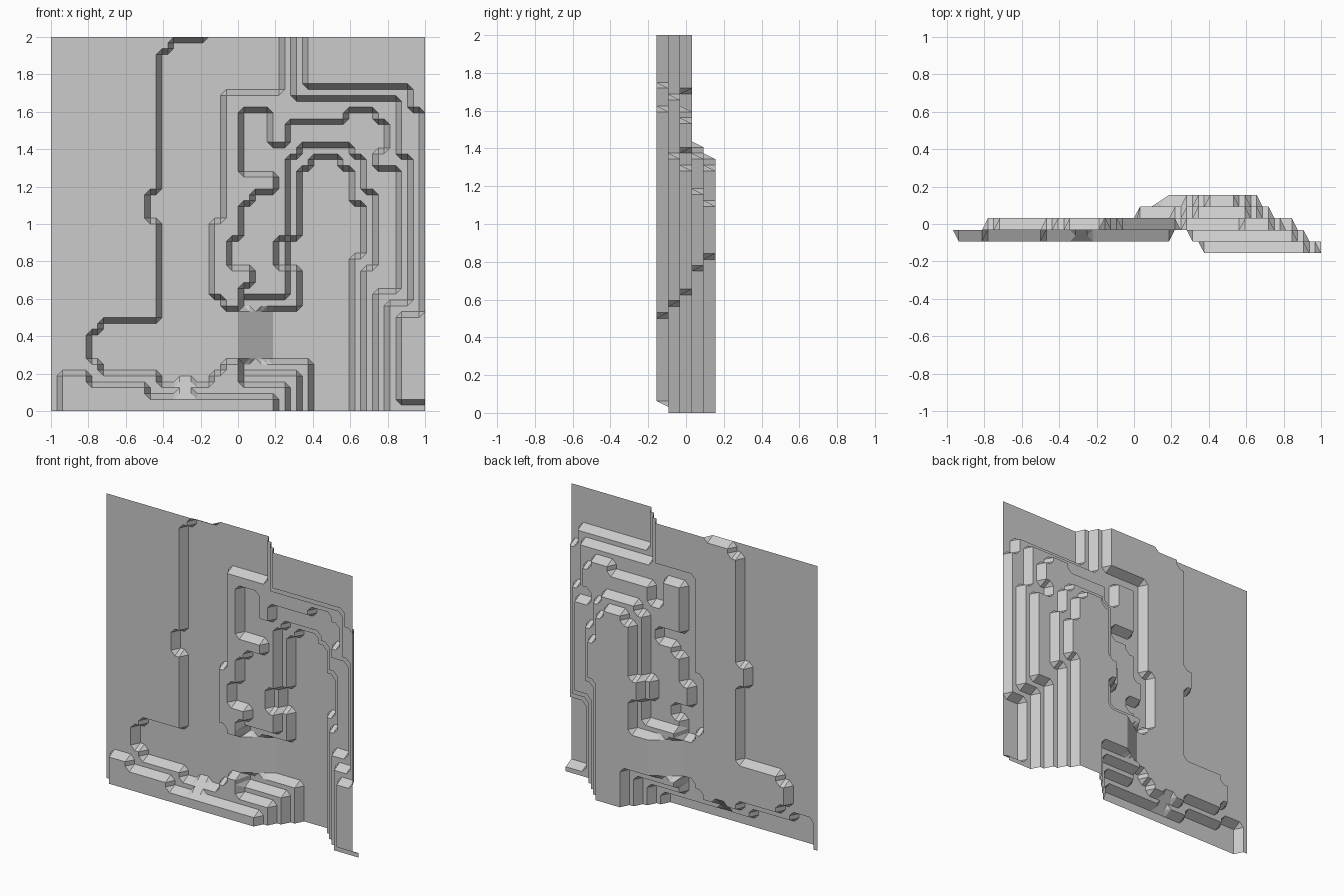
import bpy
import bmesh
import math

if "Cube" in bpy.data.objects:
    bpy.data.objects.remove(bpy.data.objects["Cube"], do_unlink=True)

TILES = 32          # tiles along each side of the sheet
STEP = 0.062        # depth of one terrace
DEEPEST = 0.155     # y of the lowest terrace

# Terrace outlines in tile units, as alternating x and z moves (x, z, x, z, ...).
# Each closes on itself; points outside the sheet only close the outline.
basin_rim = (22, 4, 17, 9, 21, 12, 20, 15, 21, 21, 22, 22, 25, 21, 26, 18,
             27, 13, 26, -1, 33, 33, -1, -1)
lower_shelf = (21, 3, 16, 10, 20, 12, 19, 15, 20, 22, 21, 23, 26, 22, 27, 19,
               28, 12, 27, -1, 33, 33, -1, -1)
left_plateau = (13, 32, 10, 31, 9, 19, 8, 16, 9, 8, 4, 7, 3, 4, 4, 3, 9, 2,
                14, 3, 15, 4, 16, 2, 20, -1, -1, 33)
centre_plateau = (20, 27, 15, 16, 14, 10, 15, 9, 16, 11, 17, 12, 15, 15, 16, 18,
                  17, 19, 19, 20, 16, 26, 19, 23, 20, 25, 25, 26, 28, 25, 29, 22,
                  28, 21, 30, 10, 28, -1, 33, 33)
front_bank = (1, 3, 3, 2, 8, 1, 19, -1)
right_bank = (21, 27, 30, 22, 31, 9, 29, -1, 33, 33)
right_summit = (22, 28, 31, 26, 32, 8, 30, 1, 33, 33)

terraces = [
    [basin_rim],
    [lower_shelf],
    [left_plateau, centre_plateau],
    [front_bank, right_bank],
    [right_summit],
]


def vertical_edges(path):
    """Vertical sides (x, z_from, z_to) of a right-angled outline."""
    return [(path[i], path[i - 1], path[i + 1]) for i in range(0, len(path), 2)]


def strictly_inside(edges, x, z):
    crossings = sum(1 for ex, za, zb in edges
                    if ex > x and min(za, zb) < z < max(za, zb))
    return crossings % 2 == 1


def covers(edges, x, z):
    """Inside the outline or on its border."""
    d = 0.2
    return any(strictly_inside(edges, x + dx, z + dz)
               for dx in (-d, d) for dz in (-d, d))


levels = [[vertical_edges(path) for path in group] for group in terraces]


def terrace_height(x, z):
    height = 0
    for number, group in enumerate(levels, start=1):
        if any(covers(edges, x, z) for edges in group):
            height = number
    # Gentle ramp into the basin
    if 16 <= x <= 19 and 4.4 < z < 8.6:
        height = max(height, 2 * (19 - x) / 3)
    # Small ramp up to the front bank
    if 11 <= x <= 12 and 1 <= z <= 3:
        height = 5 - z
    return height


def make_material(name, color):
    material = bpy.data.materials.new(name)
    material.use_nodes = True
    material.diffuse_color = color
    shader = next(n for n in material.node_tree.nodes if n.type == "BSDF_PRINCIPLED")
    shader.inputs["Base Color"].default_value = color
    return material


def build_terrain():
    bm = bmesh.new()
    count = TILES * 2 + 1
    heights = [[terrace_height(i / 2, j / 2) for j in range(count)]
               for i in range(count)]
    points = [[bm.verts.new((i / TILES - 1, DEEPEST - STEP * heights[i][j], j / TILES))
               for j in range(count)] for i in range(count)]

    # Flat cells stay square; sloped corners are split to give chamfers
    for i in range(count - 1):
        for j in range(count - 1):
            corners = [(i, j), (i + 1, j), (i + 1, j + 1), (i, j + 1)]
            a, b, c, d = [points[p][q] for p, q in corners]
            ha, hb, hc, hd = [heights[p][q] for p, q in corners]
            if math.isclose(ha + hc, hb + hd):
                bm.faces.new((a, b, c, d))
            elif abs(ha - hc) <= abs(hb - hd):
                bm.faces.new((a, b, c))
                bm.faces.new((a, c, d))
            else:
                bm.faces.new((a, b, d))
                bm.faces.new((b, c, d))

    # Merge coplanar cells into large flat faces
    bmesh.ops.dissolve_limit(bm, angle_limit=math.radians(0.5),
                             verts=bm.verts[:], edges=bm.edges[:])
    bmesh.ops.triangulate(bm, faces=[f for f in bm.faces if len(f.verts) > 4])

    mesh = bpy.data.meshes.new("terrain_sheet")
    bm.to_mesh(mesh)
    bm.free()
    mesh.materials.append(make_material("plain_grey", (0.6, 0.6, 0.6, 1)))
    terrain = bpy.data.objects.new("terrain_sheet", mesh)
    bpy.context.collection.objects.link(terrain)
    return terrain


build_terrain()
